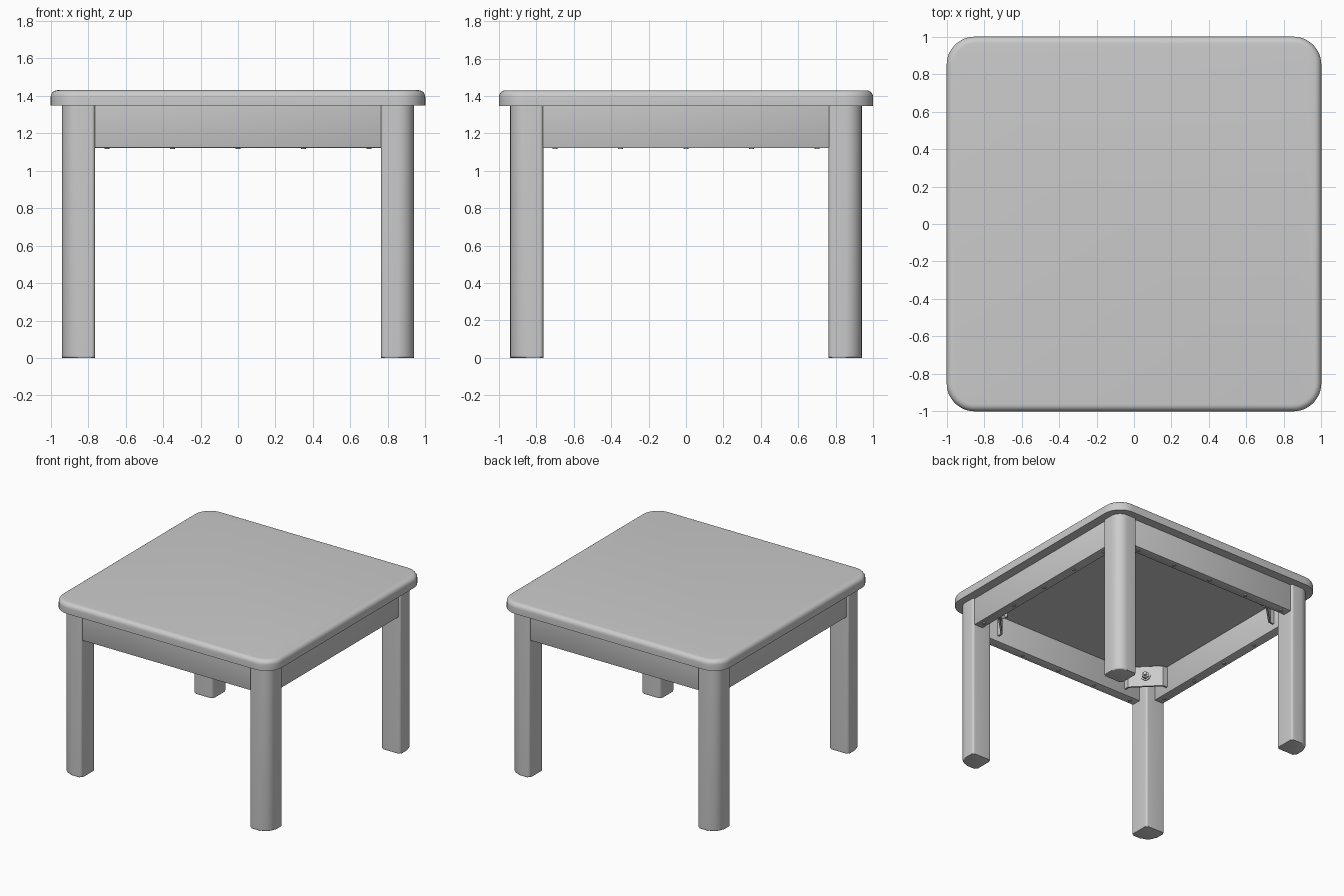
import bpy, bmesh
from math import sin, cos, pi, radians
from mathutils import Matrix, Vector

if "Cube" in bpy.data.objects:
    bpy.data.objects.remove(bpy.data.objects["Cube"])


def rounded_rect(x0, y0, x1, y1, radii, seg=8):
    """Counter-clockwise outline; radii for corners (x1,y1), (x0,y1), (x0,y0), (x1,y0)."""
    corners = [(x1, y1, -1, -1), (x0, y1, 1, -1), (x0, y0, 1, 1), (x1, y0, -1, 1)]
    pts = []
    for i, ((x, y, sx, sy), r) in enumerate(zip(corners, radii)):
        for k in range(seg + 1):
            a = (i + k / seg) * pi / 2
            pts.append((x + sx * r + r * cos(a), y + sy * r + r * sin(a)))
    return pts


def prism(bm, pts, z0, z1, bottom=0.0, top=0.0, seg=4):
    """Extrude an outline and round its bottom and top rims."""
    lo = [bm.verts.new((x, y, z0)) for x, y in pts]
    hi = [bm.verts.new((x, y, z1)) for x, y in pts]
    n = len(pts)
    bm.faces.new(lo[::-1])
    bm.faces.new(hi)
    for i in range(n):
        j = (i + 1) % n
        bm.faces.new((lo[i], lo[j], hi[j], hi[i]))
    for ring, width in ((lo, bottom), (hi, top)):
        if width:
            edges = [bm.edges.get((ring[i], ring[(i + 1) % n])) for i in range(n)]
            bmesh.ops.bevel(bm, geom=edges, offset=width, segments=seg,
                            profile=0.5, affect='EDGES')


def cylinder(bm, r, depth, centre, axis=(0, 0, 1), sides=16):
    rot = Vector(axis).to_track_quat('Z', 'Y').to_matrix().to_4x4()
    bmesh.ops.create_cone(bm, cap_ends=True, segments=sides, radius1=r, radius2=r,
                          depth=depth, matrix=Matrix.Translation(centre) @ rot)


def place(name, bm, copies=4):
    """Make objects from the mesh, repeated around the table in quarter turns."""
    bmesh.ops.recalc_face_normals(bm, faces=bm.faces)
    mesh = bpy.data.meshes.new(name)
    bm.to_mesh(mesh)
    bm.free()
    mesh.shade_smooth()
    mesh.set_sharp_from_angle(angle=radians(35))
    for k in range(copies):
        ob = bpy.data.objects.new(f"{name}_{k + 1}" if copies > 1 else name, mesh)
        ob.rotation_euler.z = k * pi / 2
        bpy.context.collection.objects.link(ob)


# Table top with rounded corners and rim
bm = bmesh.new()
prism(bm, rounded_rect(-1, -1, 1, 1, [0.15] * 4, 12), 1.347, 1.43, 0.022, 0.036, 6)
place("table_top", bm, 1)

# Legs: generous rounding on the outer corner only
bm = bmesh.new()
prism(bm, rounded_rect(0.763, 0.763, 0.94, 0.94, [0.085, 0.018, 0.018, 0.018]),
      0, 1.35, bottom=0.012)
place("leg", bm)

# Aprons between the legs
bm = bmesh.new()
prism(bm, rounded_rect(-0.775, 0.845, 0.775, 0.925, [0.006] * 4, 2), 1.122, 1.35, 0.004, 0, 2)
place("apron", bm)

# Screws along the underside of each apron
bm = bmesh.new()
for i in range(-2, 3):
    cylinder(bm, 0.014, 0.012, (i * 0.35, 0.885, 1.122))
place("apron_screws", bm)

# Bent corner plates joining neighbouring aprons
bm = bmesh.new()
t = 0.014
outer = [(0.85, 0.63), (0.81, 0.63), (0.63, 0.81), (0.63, 0.85)]
inner = [(0.63 - t, 0.85), (0.63 - t, 0.81 - t / 2), (0.81 - t / 2, 0.63 - t), (0.85, 0.63 - t)]
prism(bm, outer + inner, 1.17, 1.34)
place("corner_plate", bm)

# Bolt, washer and hex nut through each corner plate
bm = bmesh.new()
diag = (1, 1, 0)
cylinder(bm, 0.014, 0.17, (0.735, 0.735, 1.255), diag)
cylinder(bm, 0.036, 0.008, (0.707, 0.707, 1.255), diag, 24)
cylinder(bm, 0.027, 0.024, (0.697, 0.697, 1.255), diag, 6)
place("corner_bolt", bm)
